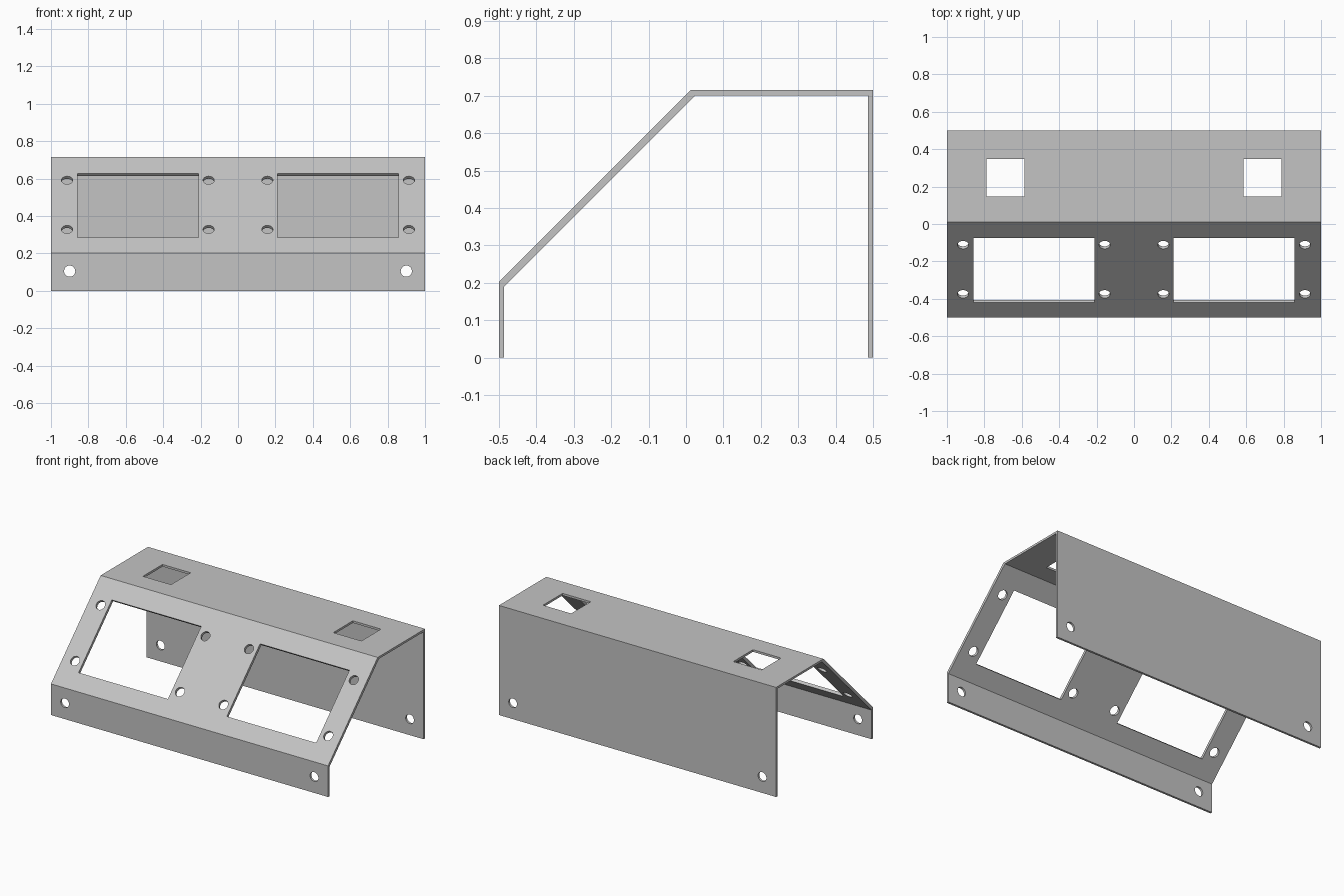
import bpy, bmesh
from math import radians
from mathutils import Matrix, Vector

cube = bpy.data.objects.get("Cube")
if cube:
    bpy.data.objects.remove(cube, do_unlink=True)

# One plain grey for the whole sheet-metal part
grey = bpy.data.materials.new("light grey")
grey.use_nodes = True
colour = (0.55, 0.55, 0.55, 1)
grey.diffuse_color = colour
grey.node_tree.nodes["Principled BSDF"].inputs["Base Color"].default_value = colour


def make_object(name, bm):
    bmesh.ops.recalc_face_normals(bm, faces=bm.faces[:])
    mesh = bpy.data.meshes.new(name)
    bm.to_mesh(mesh)
    bm.free()
    mesh.materials.append(grey)
    obj = bpy.data.objects.new(name, mesh)
    bpy.context.collection.objects.link(obj)
    return obj


def box(bm, frame, centre, size):
    bmesh.ops.create_cube(bm, size=1, matrix=frame @ Matrix.Translation(centre)
                          @ Matrix.Diagonal((*size, 1)))


def drill(bm, frame, centre, depth):
    bmesh.ops.create_cone(bm, cap_ends=True, segments=32, radius1=0.03, radius2=0.03,
                          depth=depth, matrix=frame @ Matrix.Translation(centre))


# Folded sheet: front lip, sloped panel, top and back in one section
section = [(-0.5, 0), (-0.5, 0.203), (0.012, 0.715), (0.5, 0.715), (0.5, 0),
           (0.486, 0), (0.486, 0.701), (0.025, 0.701), (-0.486, 0.19), (-0.486, 0)]
bm = bmesh.new()
face = bm.faces.new([bm.verts.new((-1, y, z)) for y, z in section])
side = bmesh.ops.extrude_face_region(bm, geom=[face])
bmesh.ops.translate(bm, vec=(2, 0, 0),
                    verts=[v for v in side["geom"] if isinstance(v, bmesh.types.BMVert)])
panel = make_object("folded_panel", bm)

# Cutters for every opening
bm = bmesh.new()
slope = Matrix.Translation((0, -0.2475, 0.4555)) @ Matrix.Rotation(radians(45), 4, "X")
along_y = Matrix.Rotation(radians(90), 4, "X")
flat = Matrix.Identity(4)
for s in (-1, 1):
    # display window and its four screw holes
    box(bm, slope, Vector((s * 0.535, 0, 0)), (0.645, 0.485, 0.12))
    for x in (0.157, 0.914):
        for y in (-0.18, 0.192):
            drill(bm, slope, Vector((s * x, y, 0)), 0.12)
    # square opening in the top
    box(bm, flat, Vector((s * 0.687, 0.247, 0.71)), (0.203, 0.202, 0.1))
    # mounting holes through the front lip and the back
    drill(bm, along_y, Vector((s * 0.9, 0.105, 0)), 1.2)
cutters = make_object("opening_cutters", bm)
cutters.hide_render = True

cut = panel.modifiers.new("openings", "BOOLEAN")
cut.operation = "DIFFERENCE"
cut.solver = "EXACT"
cut.object = cutters

# Apply the openings and drop the cutters
bpy.ops.object.select_all(action="DESELECT")
panel.select_set(True)
bpy.context.view_layer.objects.active = panel
bpy.ops.object.modifier_apply(modifier=cut.name)
bpy.data.objects.remove(cutters, do_unlink=True)
bpy.ops.object.shade_smooth_by_angle(angle=radians(30))
